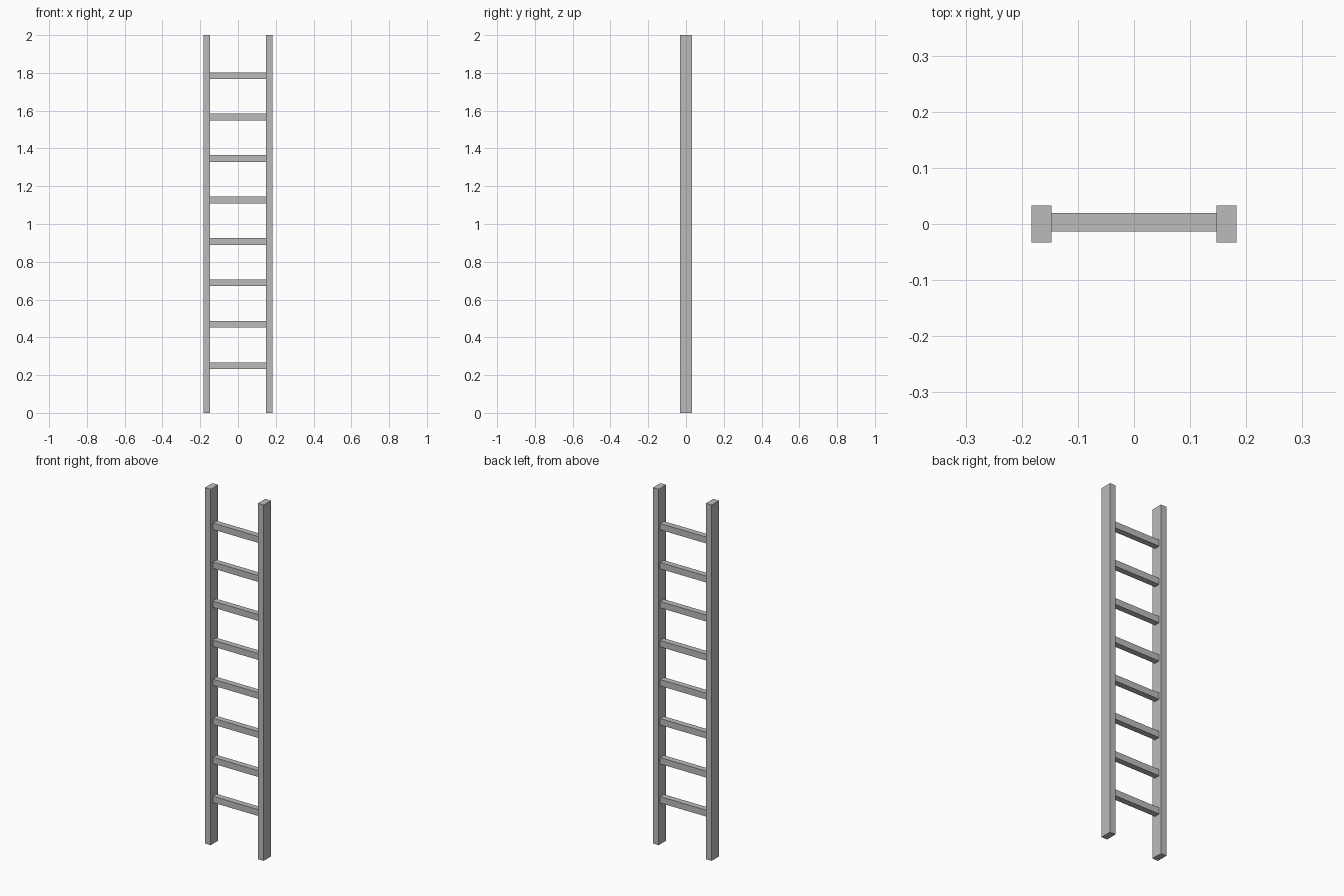
import bpy

cube = bpy.data.objects.get("Cube")
if cube:
    bpy.data.objects.remove(cube, do_unlink=True)

grey = bpy.data.materials.new("plain_grey")
grey.use_nodes = True
colour = (0.5, 0.5, 0.5, 1)
grey.diffuse_color = colour
grey.node_tree.nodes["Principled BSDF"].inputs["Base Color"].default_value = colour


def box(name, centre, size):
    bpy.ops.mesh.primitive_cube_add(size=1, location=centre)
    obj = bpy.context.object
    obj.name = name
    obj.scale = size
    bpy.ops.object.transform_apply(location=False, rotation=False, scale=True)
    obj.data.materials.append(grey)
    return obj


# Two upright rails
RAIL_X, RAIL_W, RAIL_D = 0.165, 0.036, 0.066
for name, side in (("left_rail", 1), ("right_rail", -1)):
    box(name, (side * RAIL_X, 0, 1), (RAIL_W, RAIL_D, 2))

# Eight evenly spaced rungs between the rails, set slightly back
RUNG_LENGTH = 2 * RAIL_X - RAIL_W
for i in range(8):
    box(f"rung_{i + 1}", (0, 0.003, 0.25 + i * 0.2193), (RUNG_LENGTH, 0.033, 0.036))
